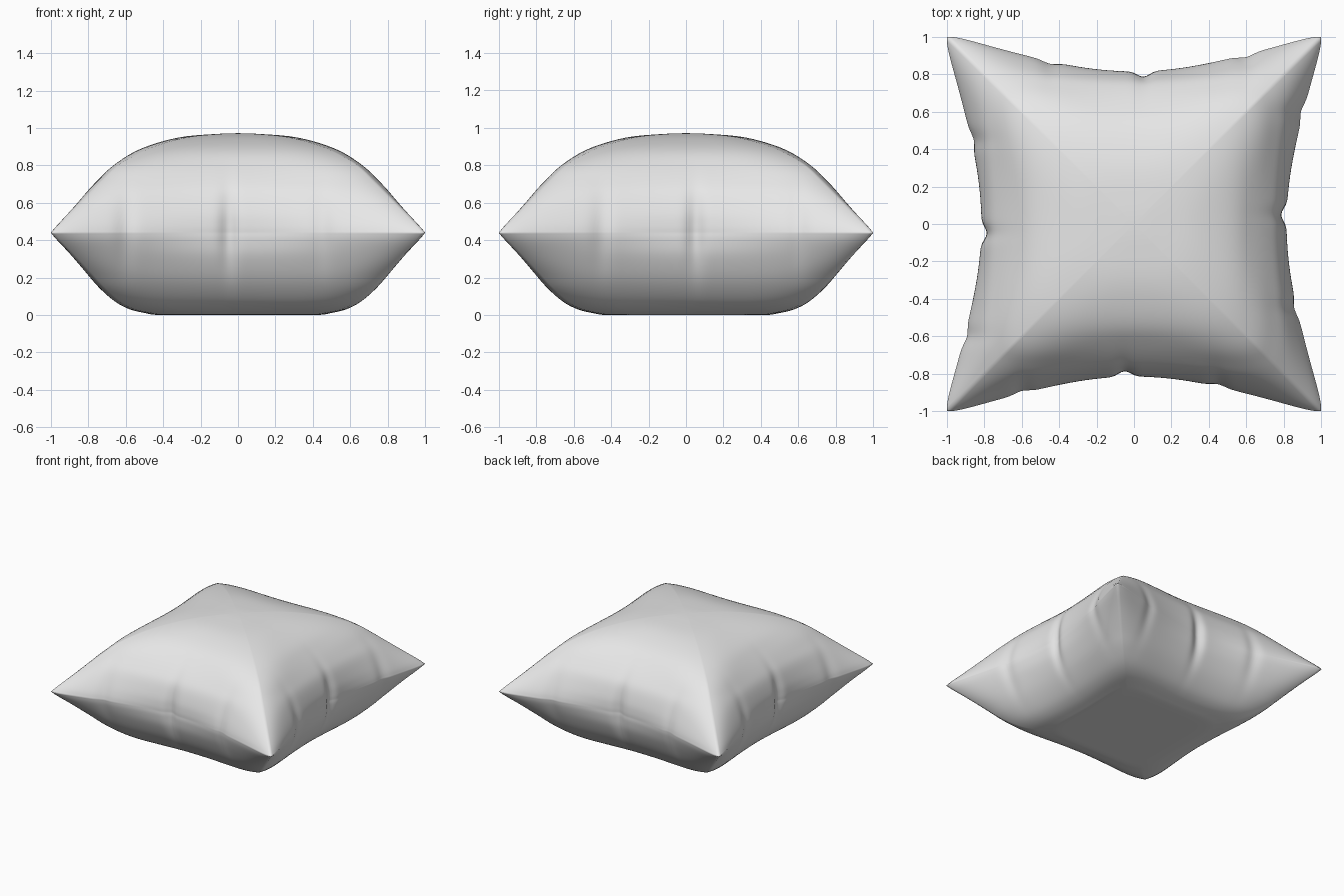
import bpy, bmesh, math

cube = bpy.data.objects.get("Cube")
if cube:
    bpy.data.objects.remove(cube, do_unlink=True)

SEAM = 0.44      # height of the widest outline
STEPS = 96       # points along each side
SPANS = 4        # rows between two profile points

# Profile rows: height, corner reach, mid-side reach, corner squareness
UPPER = [(.44, 1, .815, 30), (.48, .965, .815, 20), (.55, .895, .805, 14),
         (.65, .795, .77, 9), (.72, .725, .72, 8), (.80, .64, .64, 6),
         (.87, .52, .55, 5), (.92, .39, .43, 4), (.955, .24, .28, 3),
         (.97, .07, .08, 2.5)]
LOWER = [(.44, 1, .815, 30), (.40, .965, .815, 20), (.32, .885, .80, 14),
         (.22, .79, .755, 9), (.14, .715, .70, 8), (.07, .63, .63, 7),
         (.03, .55, .56, 6), (.01, .46, .49, 6), (0, .38, .42, 6),
         (0, .2, .22, 6)]

# Fabric tucks on a side: position, depth, width
TUCKS = [(-.05, .03, .045), (.45, .014, .05), (-.6, .014, .05)]


def smooth_rows(rows):
    """Catmull-Rom interpolation of the profile rows."""
    pts = [rows[0]] + rows + [rows[-1]]
    out = []
    for a, b, c, d in zip(pts, pts[1:], pts[2:], pts[3:]):
        for i in range(SPANS):
            t = i / SPANS
            out.append([q + .5 * t * (r - p + t * (2*p - 5*q + 4*r - s + t * (3*(q - r) + s - p)))
                        for p, q, r, s in zip(a, b, c, d)])
    return out + [list(rows[-1])]


def tuck_depth(s, z):
    fade = math.exp(-((z - SEAM) / .2) ** 2)
    return fade * sum(d * math.exp(-((s - p) / w) ** 2) for p, d, w in TUCKS)


def ring(bm, row):
    """One horizontal outline: four curved sides meeting in rounded corners."""
    z, corner, mid, power = row
    z = max(z, 0)
    corner *= 2 ** (1 / power)
    verts = []
    for side in range(4):
        flip = -1 if side % 2 else 1
        ca, sa = math.cos(side * math.pi / 2), math.sin(side * math.pi / 2)
        for i in range(STEPS):
            t = 2 * i / STEPS - 1
            reach = (mid + (corner - mid) * t * t) / (abs(t) ** power + 1) ** (1 / power)
            x = t * reach
            y = -reach + tuck_depth(x * flip, z)
            verts.append(bm.verts.new((x * ca - y * sa, x * sa + y * ca, z)))
    return verts


# Cushion body, lofted from the bottom to the top
bm = bmesh.new()
rows = smooth_rows(LOWER)[::-1] + smooth_rows(UPPER)[1:]
rings = [ring(bm, r) for r in rows]
count = STEPS * 4
for low, high in zip(rings, rings[1:]):
    for i in range(count):
        j = (i + 1) % count
        bm.faces.new((low[i], low[j], high[j], high[i]))
for loop, z in ((rings[0], 0), (rings[-1], .972)):
    tip = bm.verts.new((0, 0, z))
    for i in range(count):
        bm.faces.new((loop[i], loop[(i + 1) % count], tip))
bmesh.ops.recalc_face_normals(bm, faces=bm.faces)
for f in bm.faces:
    f.smooth = True

mesh = bpy.data.meshes.new("cushion")
bm.to_mesh(mesh)
bm.free()
cushion = bpy.data.objects.new("cushion", mesh)
bpy.context.collection.objects.link(cushion)

# Plain fabric
fabric = bpy.data.materials.new("light_grey_fabric")
fabric.use_nodes = True
colour = (.8, .8, .8, 1)
fabric.diffuse_color = colour
fabric.node_tree.nodes["Principled BSDF"].inputs["Base Color"].default_value = colour
mesh.materials.append(fabric)
